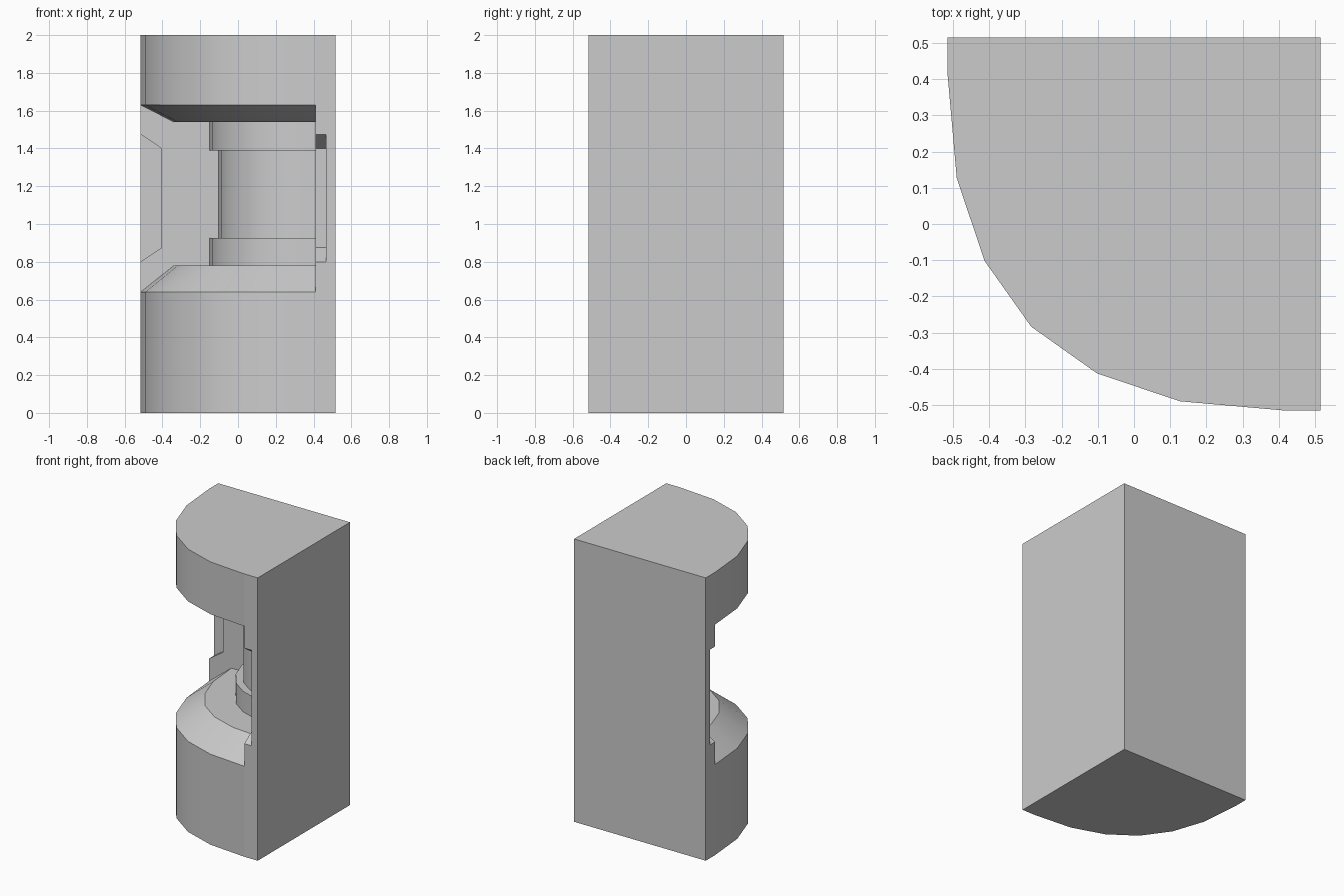
import bpy
import bmesh
import math

if "Cube" in bpy.data.objects:
    bpy.data.objects.remove(bpy.data.objects["Cube"], do_unlink=True)

HALF, WALL, TOP = 0.515, 0.41, 2.0

grey = bpy.data.materials.new("plain grey")
grey.use_nodes = True
grey.diffuse_color = (0.6, 0.6, 0.6, 1)
grey.node_tree.nodes["Principled BSDF"].inputs["Base Color"].default_value = (0.6, 0.6, 0.6, 1)


def finish(name, bm):
    bmesh.ops.recalc_face_normals(bm, faces=bm.faces)
    mesh = bpy.data.meshes.new(name)
    bm.to_mesh(mesh)
    bm.free()
    mesh.materials.append(grey)
    obj = bpy.data.objects.new(name, mesh)
    bpy.context.collection.objects.link(obj)
    return obj


def activate(obj):
    bpy.ops.object.select_all(action='DESELECT')
    obj.select_set(True)
    bpy.context.view_layer.objects.active = obj


def prism(name, bottom, top):
    """Solid between two matching outlines."""
    bm = bmesh.new()
    a = [bm.verts.new(p) for p in bottom]
    b = [bm.verts.new(p) for p in top]
    bm.faces.new(a)
    bm.faces.new(b)
    for i in range(len(a)):
        j = (i + 1) % len(a)
        bm.faces.new((a[i], a[j], b[j], b[i]))
    return finish(name, bm)


# Rounded quarter body: one arc scaled about the inner corner at each height
half_arc = [(-HALF, WALL), (-0.49, 0.127), (-0.413, -0.102), (-0.285, -0.282)]
arc = half_arc[:3] + [(-0.284, -0.284)] + [(y, x) for x, y in reversed(half_arc[:3])]
levels = [(0, 1), (0.64, 1), (0.78, 0.81), (0.78, 0.605), (0.925, 0.605), (0.925, 0.555),
          (1.39, 0.555), (1.39, 0.605), (1.54, 0.605), (1.54, 0.81), (1.63, 1), (TOP, 1)]
bm = bmesh.new()
rings = [[bm.verts.new((WALL + (x - WALL) * s, WALL + (y - WALL) * s, z)) for x, y in arc]
         for z, s in levels]
for low, high in zip(rings, rings[1:]):
    for i in range(len(arc) - 1):
        bm.faces.new((low[i], low[i + 1], high[i + 1], high[i]))
for ring, z in ((rings[0], 0), (rings[-1], TOP)):
    bm.faces.new(ring + [bm.verts.new((WALL, WALL, z))])
body = finish("column_body", bm)

# The open shell needs its outward side fixed from the bottom cap
if min(body.data.polygons, key=lambda p: p.center.z).normal.z > 0:
    body.data.flip_normals()

# L-shaped wall around the two straight sides
outline = [(-HALF, WALL), (WALL, WALL), (WALL, -HALF), (HALF, -HALF), (HALF, HALF), (-HALF, HALF)]
wall = prism("corner_wall", [(x, y, 0) for x, y in outline], [(x, y, TOP) for x, y in outline])

# Tapered notch at the open end of each wall
notch = [(-0.615, 0.732), (-0.405, 0.875), (-0.405, 1.4), (-0.615, 1.543)]
near, far = 0.3, 0.465
cutters = [
    prism("notch_cutter_back", [(u, near, z) for u, z in notch], [(u, far, z) for u, z in notch]),
    prism("notch_cutter_side", [(near, u, z) for u, z in notch], [(far, u, z) for u, z in notch]),
]
activate(wall)
for cutter in cutters:
    cutter.hide_render = True
    mod = wall.modifiers.new("notch", 'BOOLEAN')
    mod.operation = 'DIFFERENCE'
    mod.solver = 'EXACT'
    mod.object = cutter
    bpy.ops.object.modifier_apply(modifier=mod.name)
    bpy.data.objects.remove(cutter, do_unlink=True)

activate(body)
bpy.ops.object.shade_smooth_by_angle(angle=math.radians(30))
